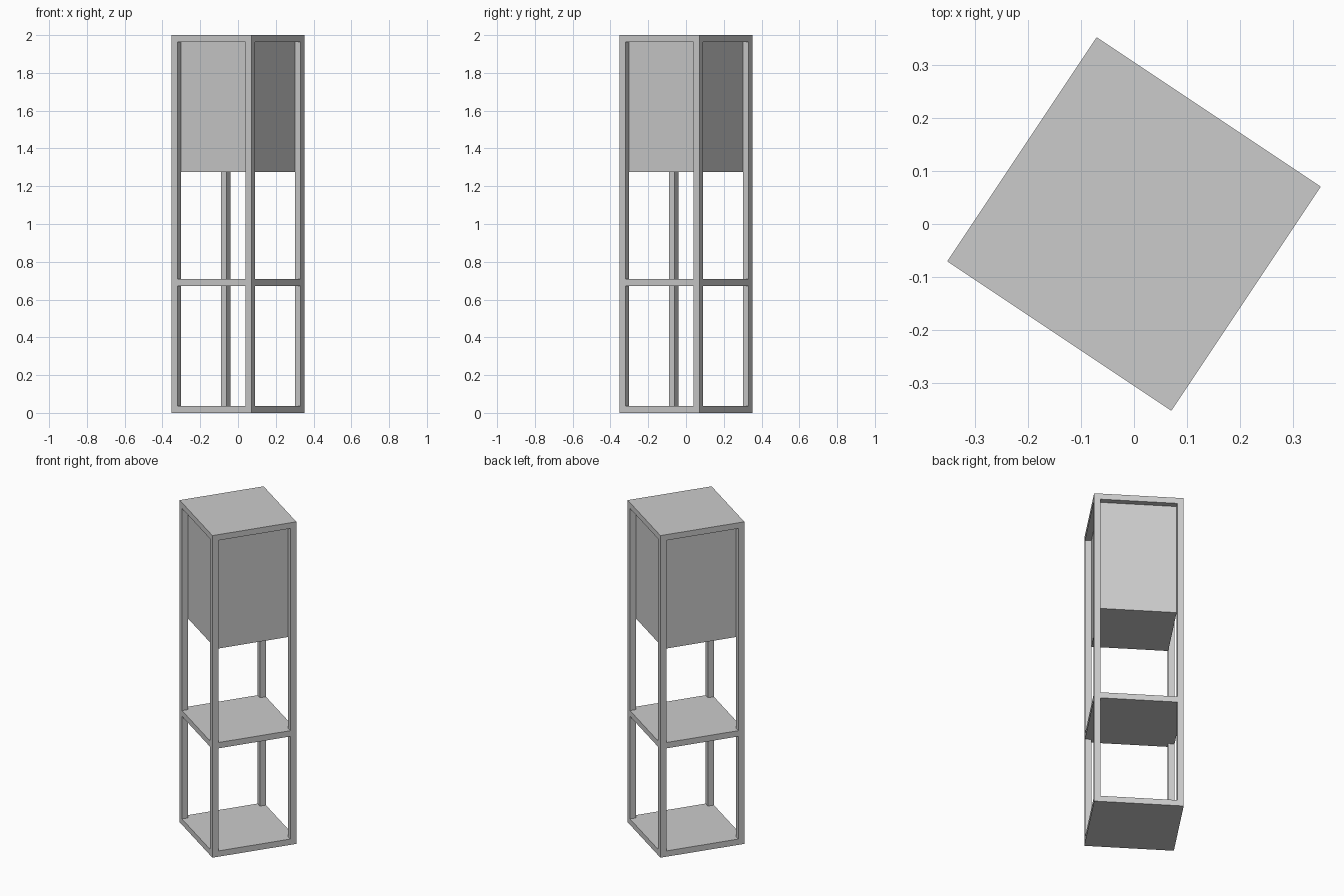
import bpy
from math import radians
from mathutils import Matrix

if "Cube" in bpy.data.objects:
    bpy.data.objects.remove(bpy.data.objects["Cube"])

HALF = 0.2535          # half the footprint width
T = 0.036              # board and post thickness
TURN = Matrix.Rotation(radians(-33.7), 4, 'Z')


def box(name, x, y, half, z0, z1):
    bpy.ops.mesh.primitive_cube_add(size=1)
    ob = bpy.context.object
    ob.name = name
    ob.data.transform(TURN @ Matrix.Translation((x, y, (z0 + z1) / 2))
                      @ Matrix.Diagonal((2 * half, 2 * half, z1 - z0, 1)))
    return ob


# Bottom board, middle shelf and top board
levels = [("bottom_board", 0.0), ("middle_shelf", 0.673), ("top_board", 2 - T)]
for name, z in levels:
    box(name, 0, 0, HALF, z, z + T)

# Four corner posts on each tier, flush with the boards
c = HALF - T / 2
for tier, (lower, upper) in zip(("lower", "upper"), zip(levels, levels[1:])):
    for side, sx in (("left", -1), ("right", 1)):
        for end, sy in (("front", -1), ("back", 1)):
            box(f"{tier}_{end}_{side}_post", sx * c, sy * c, T / 2,
                lower[1] + T, upper[1])

# Lamp shade hanging inside the posts under the top board
box("lamp_shade", 0, 0, HALF - T, 1.275, 2 - T)
